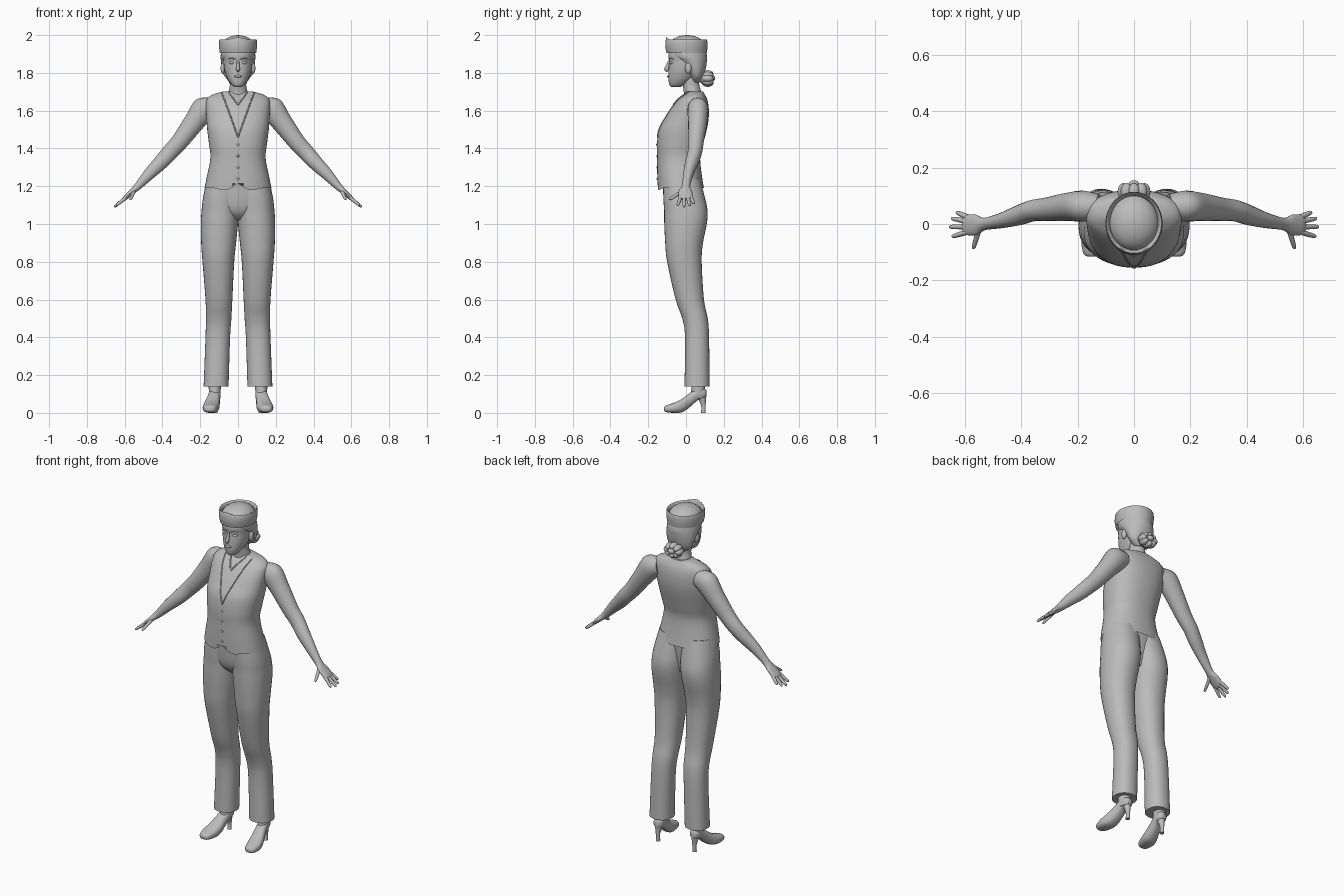
import bpy, bmesh, math
from mathutils import Vector
from mathutils.bvhtree import BVHTree

if "Cube" in bpy.data.objects:
    bpy.data.objects.remove(bpy.data.objects["Cube"])

grey = bpy.data.materials.new("plain_grey")
grey.use_nodes = True
grey.diffuse_color = (0.5, 0.5, 0.5, 1)
grey.node_tree.nodes["Principled BSDF"].inputs["Base Color"].default_value = grey.diffuse_color
parts = []


def finish(name, bm):
    bmesh.ops.recalc_face_normals(bm, faces=bm.faces)
    mesh = bpy.data.meshes.new(name)
    bm.to_mesh(mesh)
    bm.free()
    mesh.materials.append(grey)
    obj = bpy.data.objects.new(name, mesh)
    bpy.context.collection.objects.link(obj)
    parts.append(obj)
    return obj


def spline(a, b, c, d, t):
    return b + (c - a) * (t / 2) + (a * 2 - b * 5 + c * 4 - d) * (t * t / 2) \
        + (b * 3 - a - c * 3 + d) * (t ** 3 / 2)


def loft(name, rings, sides=32, power=2.0, steps=4, caps=(True, True), shape=None):
    """Skin rings of (centre, half axis, half axis), smoothed between rings."""
    dense = []
    for i in range(len(rings) - 1):
        near = [rings[max(0, min(len(rings) - 1, i + k))] for k in (-1, 0, 1, 2)]
        for s in range(steps):
            dense.append([spline(*p, s / steps) for p in zip(*near)])
    dense.append(rings[-1])
    bm = bmesh.new()
    loops = []
    for centre, u, v in dense:
        loop = []
        for k in range(sides):
            a = math.tau * k / sides
            c, s = math.cos(a), math.sin(a)
            e = 2 / power
            loop.append(bm.verts.new(centre + u * math.copysign(abs(c) ** e, c)
                                     + v * math.copysign(abs(s) ** e, s)))
        loops.append(loop)
    for lo, hi in zip(loops, loops[1:]):
        for k in range(sides):
            j = (k + 1) % sides
            bm.faces.new((lo[k], lo[j], hi[j], hi[k]))
    for loop, wanted in zip((loops[0], loops[-1]), caps):
        if wanted:
            bm.faces.new(loop)
    if shape:
        for v in bm.verts:
            shape(v.co)
    return finish(name, bm)


def upright(name, rows, **options):
    """Horizontal sections: height, side, side, front, back."""
    return loft(name, [(Vector(((l + r) / 2, (f + b) / 2, z)), Vector(((r - l) / 2, 0, 0)),
                        Vector((0, (b - f) / 2, 0))) for z, l, r, f, b in rows], **options)


def centred(name, rows, **options):
    return upright(name, [(z, -w, w, f, b) for z, w, f, b in rows], **options)


def limb(name, rows, side, sides=20):
    """Sections square to a path: x, y, z, thickness, breadth."""
    pts = [Vector((x * side, y, z)) for x, y, z, _, _ in rows]
    rings = []
    for i, (p, row) in enumerate(zip(pts, rows)):
        d = (pts[min(i + 1, len(pts) - 1)] - pts[max(i - 1, 0)]).normalized()
        ref = Vector((0, 1, 0)) if abs(d.y) < 0.7 else Vector((1, 0, 0))
        v = (ref - d * ref.dot(d)).normalized()
        rings.append((p, v.cross(d) * row[3], v * row[4]))
    return loft(name, rings, sides)


def ball(name, centre, size):
    bm = bmesh.new()
    bmesh.ops.create_uvsphere(bm, u_segments=24, v_segments=14, radius=1)
    for v in bm.verts:
        v.co = Vector(centre) + Vector(size) * v.co
    return finish(name, bm)


# Waistcoat, with a notch in the front hem
def hem(co):
    if co.z < 1.2 and co.y < 0:
        x = abs(co.x)
        co.z += 0.025 * max(0, 1 - x / 0.04) - 0.012 * max(0, 1 - abs(x - 0.07) / 0.06)


vest = centred("waistcoat", [
    (1.19, .177, -.15, .095), (1.25, .165, -.152, .085), (1.35, .146, -.153, .075),
    (1.42, .153, -.154, .09), (1.5, .163, -.143, .11), (1.56, .167, -.112, .12),
    (1.62, .17, -.075, .12), (1.66, .165, -.043, .112), (1.685, .135, -.012, .1),
    (1.702, .075, 0, .09)], sides=48, power=2.3, caps=(False, True), shape=hem)
tree = BVHTree.FromPolygons([v.co for v in vest.data.vertices],
                            [p.vertices[:] for p in vest.data.polygons])


def front_point(x, z):
    hit = tree.ray_cast(Vector((x, -1, z)), Vector((0, 1, 0)))[0]
    return hit if hit else Vector((x, 0, z))


def piping(name, ends, side):
    (xa, za), (xb, zb) = ends
    path = [front_point(side * (xa + (xb - xa) * k / 12), za + (zb - za) * k / 12)
            for k in range(13)]
    limb(name, [(*p, .004, .004) for p in path], 1, 8)


# Trousers
centred("trouser_seat", [(1.02, .05, -.06, .05), (1.06, .11, -.1, .06), (1.12, .15, -.117, .07),
                         (1.23, .155, -.125, .08)], power=2.3)
for name, side in (("left", 1), ("right", -1)):
    upright(name + "_trouser_leg", [(z, i * side, o * side, f, b) for z, i, o, f, b in (
        (1.24, -.02, .164, -.12, .075), (1.14, -.01, .185, -.12, .1),
        (1.07, -.005, .193, -.116, .114), (1, 0, .197, -.115, .11),
        (.9, .01, .195, -.11, .09), (.8, .02, .188, -.1, .083), (.6, .03, .172, -.055, .095),
        (.5, .035, .17, -.02, .115), (.4, .042, .172, -.005, .122), (.14, .05, .182, -.008, .125))],
        power=2.2)

    # Shoe, heel and ankle
    loft(name + "_shoe", [(Vector((side * x, y, (lo + hi) / 2)), Vector((w, 0, 0)),
                           Vector((0, 0, (hi - lo) / 2))) for y, x, lo, hi, w in (
        (-.116, .15, .014, .03, .012), (-.105, .149, .004, .04, .03), (-.06, .145, 0, .055, .042),
        (-.02, .138, .004, .075, .041), (.02, .13, .03, .105, .034), (.06, .123, .065, .13, .031),
        (.095, .12, .078, .13, .027), (.108, .12, .085, .12, .014))], sides=24, power=2.5)
    upright(name + "_heel", [(z, side * (.12 - w), side * (.12 + w), f, b) for z, w, f, b in (
        (0, .012, .078, .104), (.04, .012, .08, .104), (.1, .024, .05, .108))], sides=16)
    upright(name + "_ankle", [(z, side * (.123 - w), side * (.123 + w), f, b) for z, w, f, b in (
        (.08, .028, .02, .1), (.13, .032, .028, .1), (.22, .036, .025, .105))], sides=20)

    # Arm running into the palm
    limb(name + "_arm", [
        (.125, .06, 1.62, .05, .045), (.18, .063, 1.607, .066, .055), (.235, .061, 1.535, .055, .05),
        (.31, .052, 1.435, .046, .042), (.36, .047, 1.38, .043, .038), (.41, .03, 1.325, .039, .035),
        (.47, .012, 1.265, .031, .027), (.53, 0, 1.2, .02, .022), (.56, -.003, 1.172, .015, .036),
        (.595, -.003, 1.14, .012, .036), (.605, -.003, 1.131, .007, .028)], side)
    for finger, start, tip in (("little", .025, (.63, .042, 1.108)), ("ring", .009, (.648, .02, 1.096)),
                               ("middle", -.01, (.655, -.01, 1.09)), ("index", -.028, (.645, -.045, 1.097)),
                               ("thumb", -.02, (.57, -.088, 1.128))):
        root = Vector((.55, start, 1.175) if finger == "thumb" else (.59, start, 1.143))
        tip = Vector(tip)
        limb(f"{name}_{finger}", [(*root.lerp(tip, t), r, r) for t, r in
                                  ((0, .01), (.5, .009), (.9, .007), (1, .002))], side, 10)

    # Neckline, collar and armhole edges
    piping(name + "_lapel_edge", ((.085, 1.695), (0, 1.46)), side)
    piping(name + "_collar_edge", ((.05, 1.7), (0, 1.63)), side)

    # Ears and eyes
    ball(name + "_ear", (side * .08, .012, 1.825), (.012, .017, .03))
    ball(name + "_eye", (side * .032, -.076, 1.853), (.016, .011, .008))
    limb(name + "_brow", [(.014, -.089, 1.872, .003, .004), (.035, -.083, 1.878, .004, .004),
                          (.055, -.066, 1.872, .002, .003)], side, 8)

for k in range(4):
    ball("button", front_point(0, 1.24 + k * .06), (.007, .004, .007))

# Neck and head
centred("neck", [(1.62, .06, -.01, .09), (1.7, .05, -.012, .08), (1.74, .043, -.018, .07),
                 (1.82, .045, -.02, .07)])
centred("head", [(1.725, .018, -.078, -.03), (1.737, .034, -.088, -.005), (1.765, .053, -.093, .035),
                 (1.8, .067, -.093, .065), (1.83, .074, -.091, .08), (1.86, .077, -.089, .09),
                 (1.9, .079, -.093, .095), (1.95, .07, -.07, .08)], power=2.15)
limb("nose", [(0, -.088, 1.865, .006, .006), (0, -.096, 1.84, .008, .009),
              (0, -.103, 1.82, .011, .013), (0, -.094, 1.81, .006, .01)], 1, 12)
ball("lips", (0, -.09, 1.782), (.02, .01, .007))
ball("chin", (0, -.075, 1.744), (.024, .014, .014))

# Hair and gathered bun
centred("hair", [(1.75, .035, .03, .075), (1.78, .07, .02, .092), (1.82, .084, -.005, .104),
                 (1.86, .09, -.045, .11), (1.89, .092, -.085, .111), (1.94, .085, -.08, .1)])
ball("hair_bun", (0, .105, 1.77), (.048, .036, .034))
for k in range(8):
    a = math.tau * k / 8
    ball("bun_curl", (.037 * math.cos(a), .115, 1.77 + .025 * math.sin(a)), (.021, .03, .019))
ball("bun_curl", (0, .138, 1.772), (.02, .017, .016))

# Brimless cap: turned-up band around a low crown
def band_peak(co):
    if co.y < 0 and co.z > 1.96:
        co.z += .012 * max(0, 1 - abs(co.x) / .06)


centred("cap_band", [(1.905, .096, -.103, .11), (1.94, .101, -.11, .114), (1.972, .1, -.106, .112),
                     (1.975, .094, -.1, .107), (1.955, .085, -.092, .1)],
        sides=48, steps=2, caps=(False, False), shape=band_peak)
ball("cap_crown", (0, .005, 1.935), (.09, .1, .065))

# Smooth shading with crisp edges
bpy.ops.object.select_all(action='DESELECT')
for obj in parts:
    obj.select_set(True)
bpy.context.view_layer.objects.active = vest
bpy.ops.object.shade_smooth_by_angle(angle=math.radians(40))
